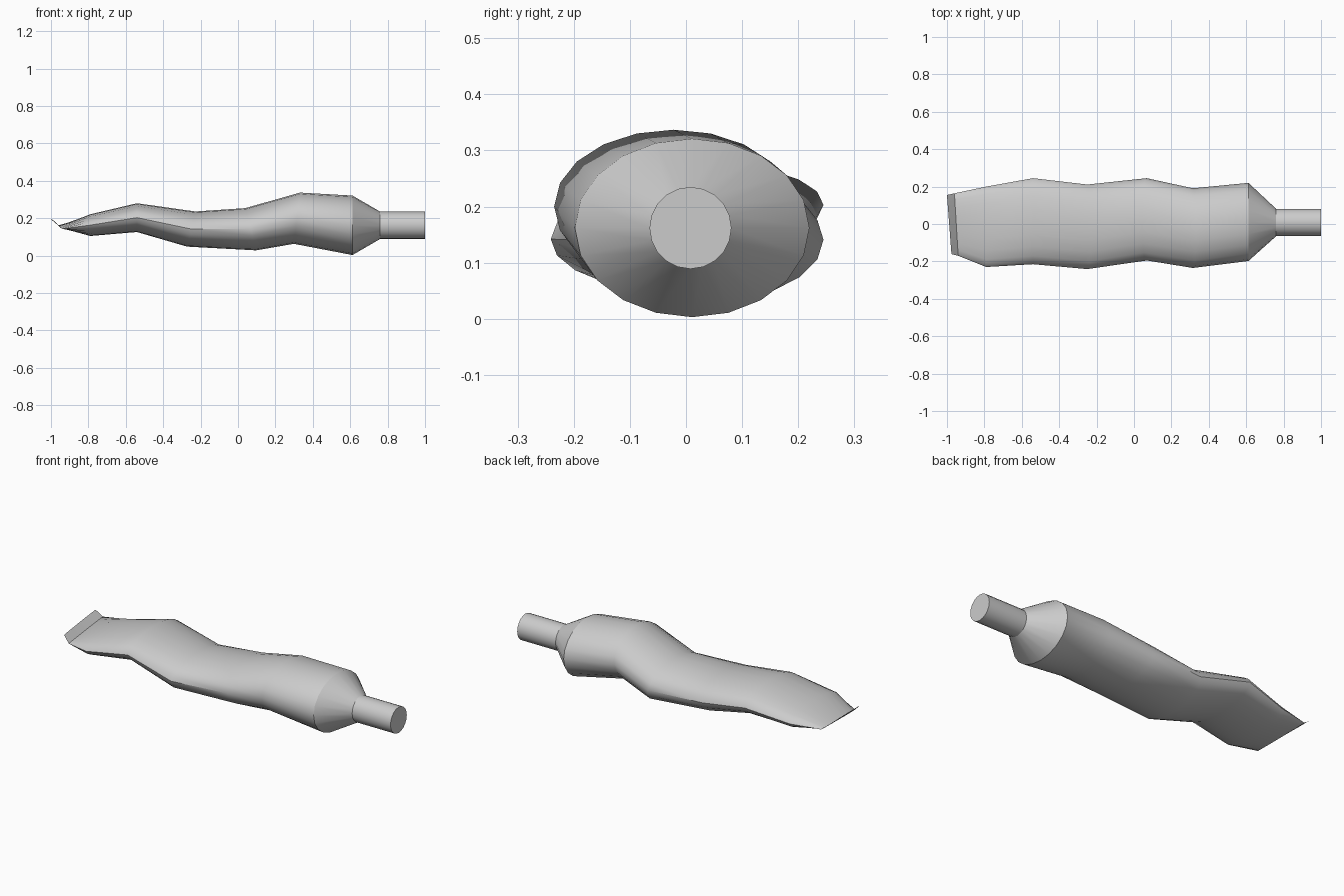
import bpy, bmesh, math

if "Cube" in bpy.data.objects:
    bpy.data.objects.remove(bpy.data.objects["Cube"])

SIDES = 20


def ring(bm, x, y, z, ry, rz, lean=0.0, yaw=0.0, roll=0.0):
    """Elliptical ring across x; lean shifts x with height, yaw shifts x with y, roll shifts z with y."""
    verts = []
    for i in range(SIDES):
        a = 2 * math.pi * i / SIDES
        dy, dz = ry * math.cos(a), rz * math.sin(a)
        verts.append(bm.verts.new((x + lean * math.sin(a) + yaw * math.cos(a),
                                   y + dy, z + dz + roll * math.cos(a))))
    return verts


def loft(name, sections, cap_start=False, cap_end=False):
    bm = bmesh.new()
    rings = [ring(bm, *s) for s in sections]
    for a, b in zip(rings, rings[1:]):
        for i in range(SIDES):
            j = (i + 1) % SIDES
            bm.faces.new((a[i], a[j], b[j], b[i]))
    if cap_start:
        bm.faces.new(rings[0][::-1])
    if cap_end:
        bm.faces.new(rings[-1])
    bmesh.ops.recalc_face_normals(bm, faces=bm.faces)
    mesh = bpy.data.meshes.new(name)
    bm.to_mesh(mesh)
    bm.free()
    ob = bpy.data.objects.new(name, mesh)
    bpy.context.collection.objects.link(ob)
    bpy.ops.object.select_all(action='DESELECT')
    ob.select_set(True)
    bpy.context.view_layer.objects.active = ob
    bpy.ops.object.shade_smooth_by_angle(angle=math.radians(32))
    return ob


# squeezed tube body, from the flat end to the shoulder edge
loft("tube_body", [
    (-0.950, -0.003, 0.153, 0.167, 0.002, 0.000, -0.010, 0.010),
    (-0.790, -0.015, 0.163, 0.215, 0.058),
    (-0.540, 0.015, 0.203, 0.230, 0.077),
    (-0.250, -0.015, 0.142, 0.226, 0.094, 0.022),
    (0.068, 0.025, 0.141, 0.220, 0.113, -0.028),
    (0.315, -0.022, 0.200, 0.213, 0.137, 0.016),
    (0.612, 0.011, 0.162, 0.209, 0.159),
], cap_start=True)

# folded crimp strip at the flat end
loft("crimp_strip", [
    (-0.988, -0.003, 0.187, 0.158, 0.002, 0.000, -0.012, 0.008),
    (-0.950, -0.003, 0.153, 0.167, 0.002, 0.000, -0.010, 0.010),
], cap_start=True)

# cone shoulder
loft("shoulder", [
    (0.612, 0.011, 0.162, 0.209, 0.159),
    (0.760, 0.008, 0.162, 0.073, 0.073),
])

# round neck
loft("neck", [
    (0.760, 0.008, 0.162, 0.073, 0.073),
    (1.000, 0.008, 0.162, 0.073, 0.073),
], cap_end=True)
